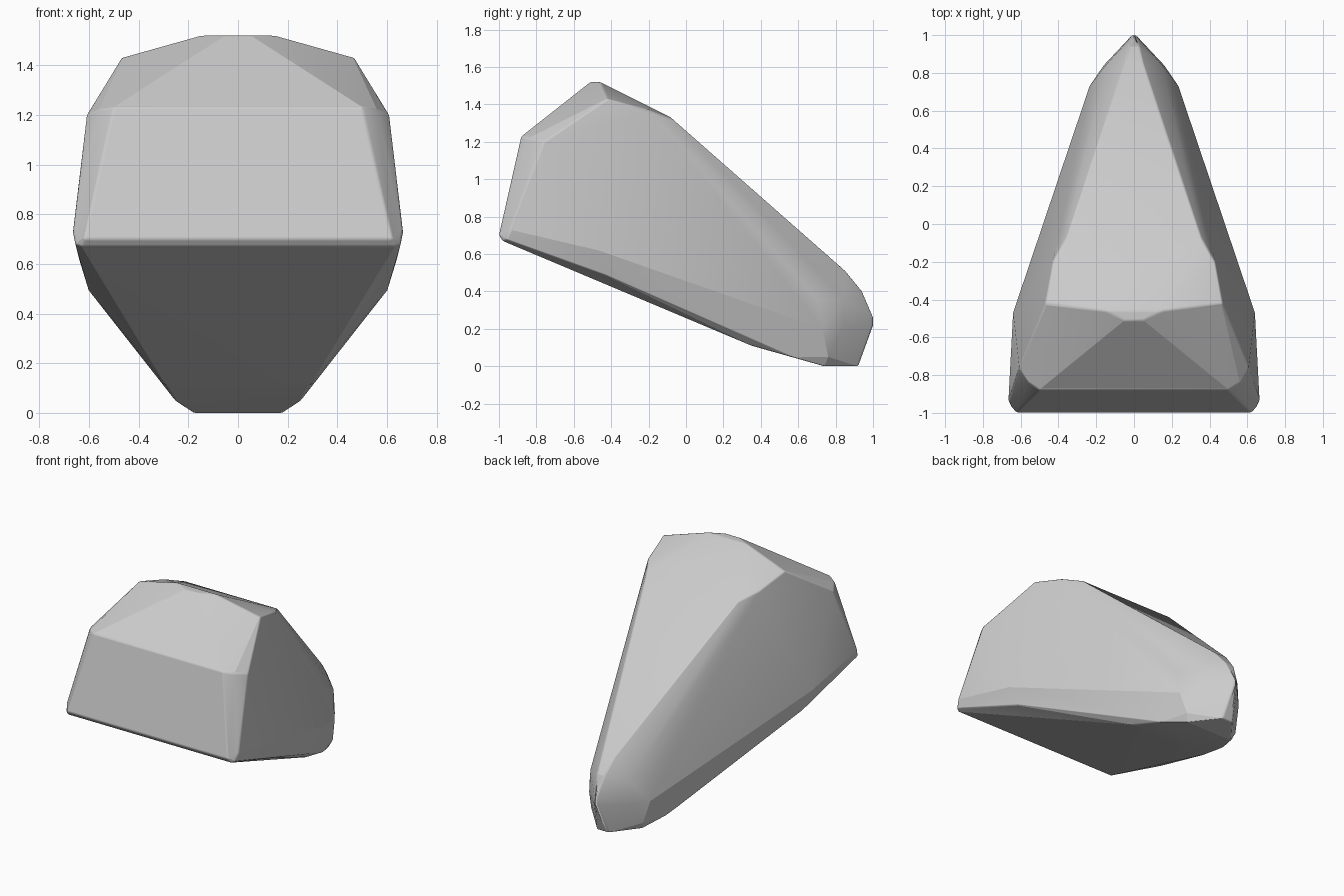
import bpy, bmesh, math

if "Cube" in bpy.data.objects:
    bpy.data.objects.remove(bpy.data.objects["Cube"])

# Corner points of the right half of the boulder; the left half is mirrored
front_lip = [(0.62, -1.0, 0.70), (0.655, -0.96, 0.68), (0.665, -0.94, 0.73), (0.63, -0.98, 0.67)]
shoulder = [(0.50, -0.88, 1.23), (0.56, -0.84, 1.22), (0.61, -0.76, 1.20)]
crown = [(0.05, -0.51, 1.52), (0.15, -0.46, 1.52), (0.47, -0.42, 1.43),
         (0.43, -0.20, 1.37), (0.36, -0.08, 1.33)]
flank = [(0.64, -0.47, 0.62), (0.60, -0.43, 0.49)]
belly = [(0.29, 0.35, 0.11), (0.25, 0.58, 0.045), (0.18, 0.74, 0.0), (0.04, 0.92, 0.0)]
tail = [(0.05, 0.85, 0.51), (0.03, 0.94, 0.40), (0.01, 1.0, 0.26), (0.01, 1.0, 0.22),
        (0.22, 0.70, 0.36), (0.235, 0.73, 0.20), (0.20, 0.76, 0.05),
        (0.15, 0.84, 0.36), (0.16, 0.84, 0.20)]

# Faceted convex stone
bm = bmesh.new()
for x, y, z in front_lip + shoulder + crown + flank + belly + tail:
    for side in (1, -1):
        bm.verts.new((side * x, y, z))
hull = bmesh.ops.convex_hull(bm, input=bm.verts)
loose = [v for v in bm.verts if not v.link_faces]
bmesh.ops.delete(bm, geom=loose, context='VERTS')
bmesh.ops.dissolve_limit(bm, angle_limit=math.radians(2), verts=bm.verts, edges=bm.edges)
bmesh.ops.recalc_face_normals(bm, faces=bm.faces)

mesh = bpy.data.meshes.new("boulder")
bm.to_mesh(mesh)
bm.free()
boulder = bpy.data.objects.new("boulder", mesh)
bpy.context.collection.objects.link(boulder)

# Slightly worn edges
bevel = boulder.modifiers.new("worn_edges", 'BEVEL')
bevel.width = 0.012
bevel.segments = 2
bevel.limit_method = 'ANGLE'
bevel.angle_limit = math.radians(25)
bevel.harden_normals = True

bpy.context.view_layer.objects.active = boulder
boulder.select_set(True)
bpy.ops.object.shade_smooth_by_angle(angle=math.radians(15))
